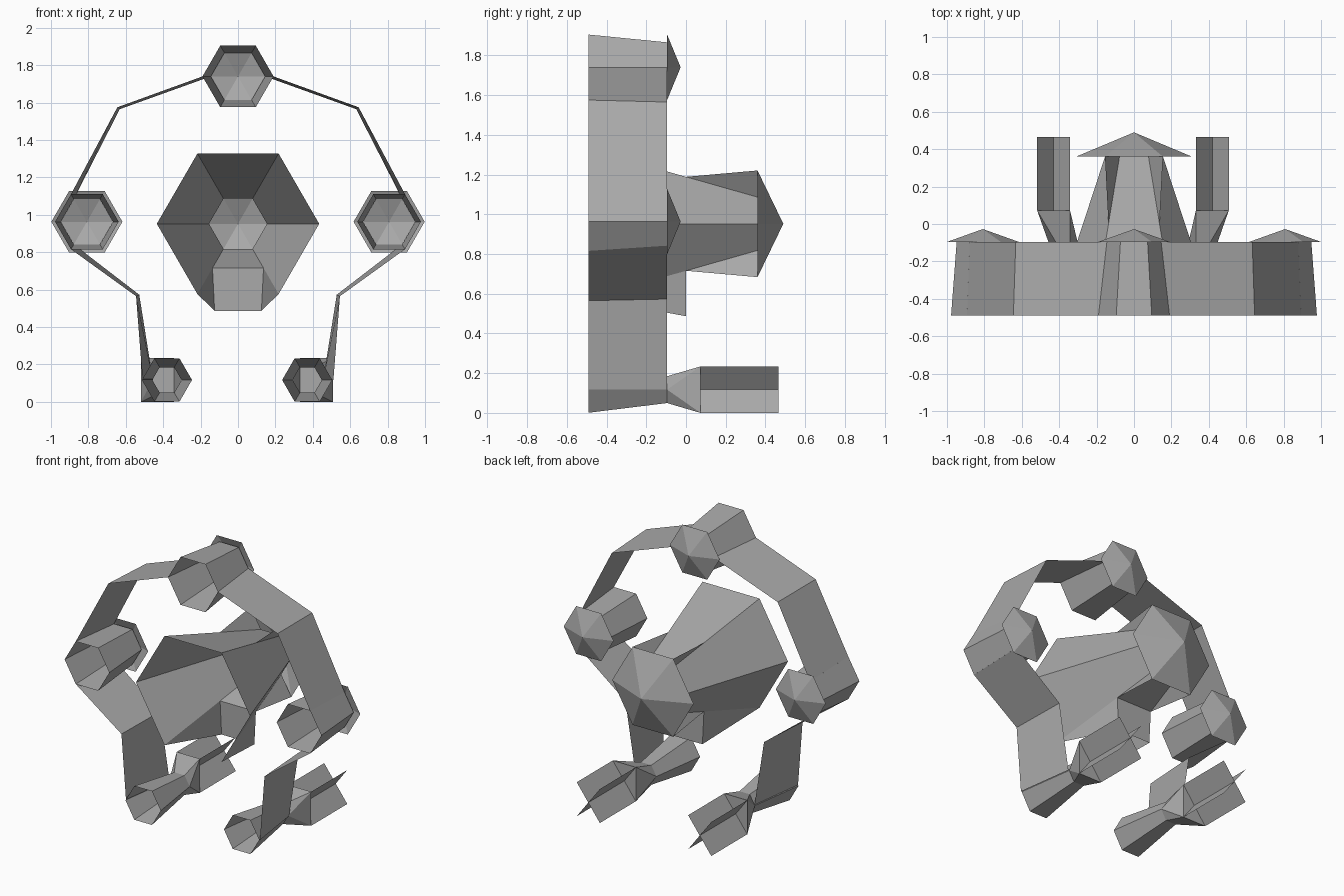
import bpy, bmesh
from math import cos, sin, pi

old = bpy.data.objects.get("Cube")
if old:
    bpy.data.objects.remove(old)

grey = bpy.data.materials.new("hull_grey")
grey.use_nodes = True
colour = (0.4, 0.4, 0.4, 1)
grey.diffuse_color = colour
grey.node_tree.nodes["Principled BSDF"].inputs["Base Color"].default_value = colour

FRONT, BACK = -0.49, -0.095


def finish(name, bm):
    mesh = bpy.data.meshes.new(name)
    bm.to_mesh(mesh)
    bm.free()
    mesh.materials.append(grey)
    obj = bpy.data.objects.new(name, mesh)
    bpy.context.collection.objects.link(obj)
    return obj


def build(name, polygons):
    """Make an object from a list of polygons given by their corners."""
    bm = bmesh.new()
    for poly in polygons:
        bm.faces.new([bm.verts.new(p) for p in poly])
    bmesh.ops.remove_doubles(bm, verts=bm.verts, dist=0.0005)
    return finish(name, bm)


def ring(x, z, y, radius):
    return [(x + radius * cos(i * pi / 3), y, z + radius * sin(i * pi / 3)) for i in range(6)]


def loft(a, b):
    return [(a[i], a[(i + 1) % 6], b[(i + 1) % 6], b[i]) for i in range(6)]


def cap(name, x, z, y, radius, tip):
    base = ring(x, z, y, radius)
    build(name, [(base[i], base[(i + 1) % 6], (x, tip, z)) for i in range(6)])


# Open tapered pods with a pointed cap behind each
for name, x, z, r0, r1 in (("top_pod", 0, 1.74, 0.19, 0.145),
                           ("left_pod", 0.808, 0.963, 0.17, 0.14),
                           ("right_pod", -0.808, 0.963, 0.17, 0.14)):
    build(name, loft(ring(x, z, FRONT, r0), ring(x, z, BACK, r1)))
    cap(name + "_cap", x, z, BACK, 0.19, -0.027)

# Thin ribbon arms joining the pods: (x, z) at the front and back edges
upper = [((0.19, 1.74), (0.145, 1.74)), ((0.645, 1.575), (0.632, 1.565)),
         ((0.893, 1.11), (0.878, 1.084))]
lower = [((0.893, 0.816), (0.878, 0.842)), ((0.545, 0.565), (0.528, 0.573)),
         ((0.51, 0.117), (0.455, 0.117))]
for side, s in (("left", 1), ("right", -1)):
    for part, path in (("upper", upper), ("lower", lower)):
        edges = [((s * f[0], FRONT, f[1]), (s * b[0], BACK, b[1])) for f, b in path]
        build(side + "_" + part + "_arm",
              [(p[0], q[0], q[1], p[1]) for p, q in zip(edges, edges[1:])])

# Lower pods: open tapered front, flared neck, crossed fins at the rear
for side, x, fin_x in (("left", 0.37, 0.419), ("right", -0.38, -0.43)):
    z, neck_y, end_y = 0.117, 0.073, 0.465
    waist = ring(x, z, BACK, 0.078)
    build(side + "_foot_pod", loft(ring(x, z, FRONT, 0.134), waist))
    corners = [(fin_x + i * 0.088, z + j * 0.117) for i, j in ((-1, -1), (1, 1), (-1, 1), (1, -1))]
    bm = bmesh.new()
    for p in waist + [(cx, neck_y, cz) for cx, cz in corners]:
        bm.verts.new(p)
    bmesh.ops.convex_hull(bm, input=bm.verts)
    front = [f for f in bm.faces if all(v.co.y < BACK + 0.001 for v in f.verts)]
    bmesh.ops.delete(bm, geom=front, context='FACES_ONLY')
    finish(side + "_foot_neck", bm)
    for n, (a, b) in enumerate((corners[:2], corners[2:])):
        build(side + "_foot_fin_" + "ab"[n],
              [((a[0], neck_y, a[1]), (b[0], neck_y, b[1]),
                (b[0], end_y, b[1]), (a[0], end_y, a[1]))])

# Main body: open hexagonal funnel, without the front part of its floor
CZ, TAIL = 0.952, 0.36
mouth, middle, tail = ring(0, CZ, FRONT, 0.434), ring(0, CZ, 0, 0.273), ring(0, CZ, TAIL, 0.155)
body = loft(mouth, middle)
del body[4]
build("body", body + loft(middle, tail))
rim = ring(0, CZ, TAIL, 0.31)
cap("body_cap", 0, CZ, TAIL, 0.31, 0.49)

# Fins bracing the cap against the body
for i in (1, 2, 4, 5):
    build("body_fin_" + str(i), [(middle[i], tail[i], rim[i])])

# Scoop below the body: back wall and two side gussets
low_right, low_left = (-0.125, 0, 0.487), (0.125, 0, 0.487)
build("scoop", [(middle[4], middle[5], low_left, low_right),
                (mouth[4], middle[4], low_right),
                (mouth[5], low_left, middle[5])])
